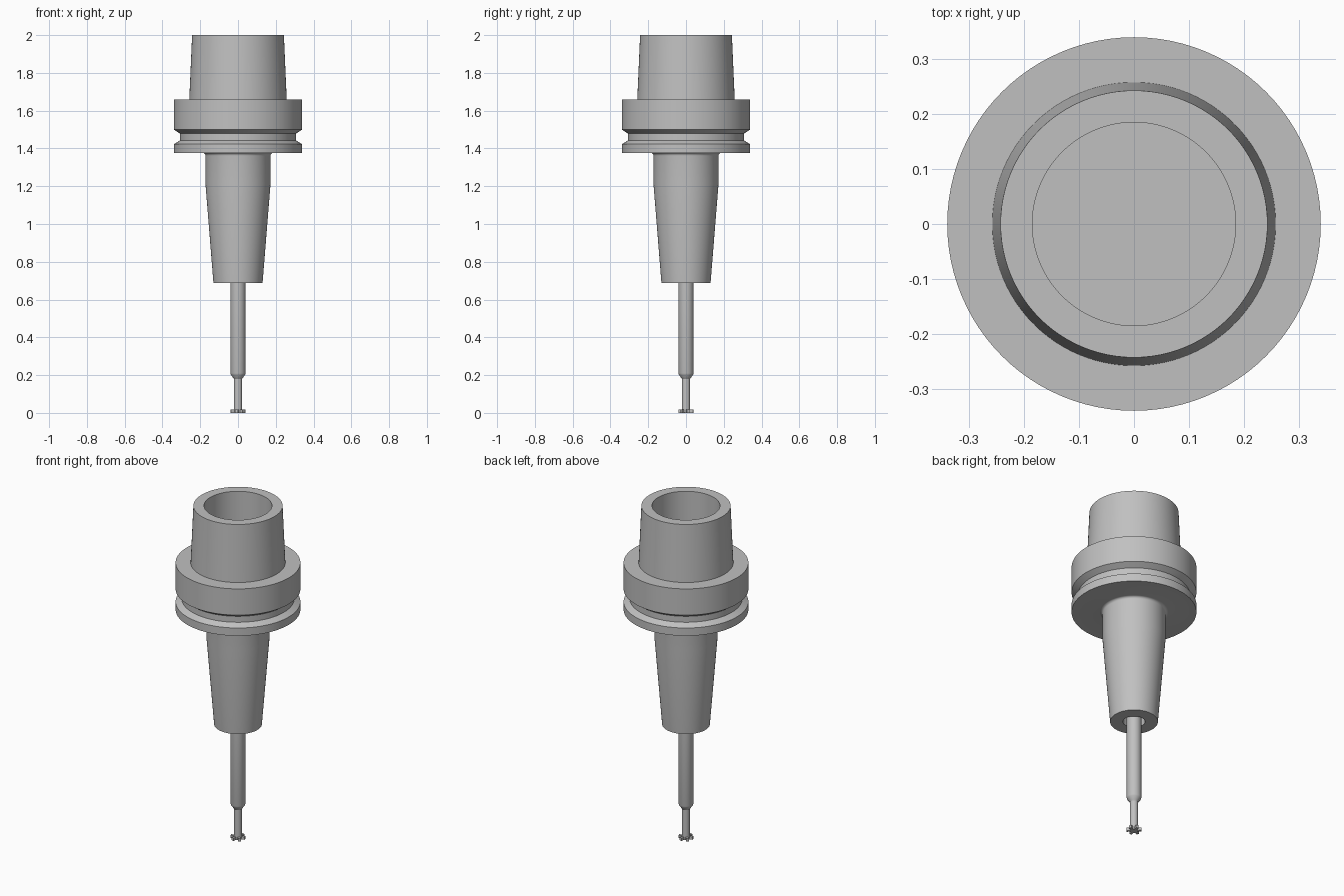
import bpy, bmesh
from math import sin, cos, pi, radians

cube = bpy.data.objects.get("Cube")
if cube:
    bpy.data.objects.remove(cube, do_unlink=True)

# One plain steel colour
steel = bpy.data.materials.new("steel grey")
steel.use_nodes = True
STEEL = (0.53, 0.53, 0.53, 1)
steel.diffuse_color = STEEL
steel.node_tree.nodes["Principled BSDF"].inputs["Base Color"].default_value = STEEL


def finish(name, bm):
    """Turn a bmesh into a smooth-shaded steel object with crisp edges."""
    bmesh.ops.recalc_face_normals(bm, faces=bm.faces)
    mesh = bpy.data.meshes.new(name)
    bm.to_mesh(mesh)
    bm.free()
    mesh.materials.append(steel)
    obj = bpy.data.objects.new(name, mesh)
    bpy.context.collection.objects.link(obj)
    bpy.ops.object.select_all(action='DESELECT')
    obj.select_set(True)
    bpy.context.view_layer.objects.active = obj
    bpy.ops.object.shade_smooth_by_angle(angle=radians(20))
    return obj


def lathe(name, profile, sides=96):
    """Revolve (radius, z) points about z; ends on the axis become caps."""
    bm = bmesh.new()
    rings = []
    for r, z in profile:
        rings.append([bm.verts.new((r * cos(2 * pi * i / sides),
                                    r * sin(2 * pi * i / sides), z))
                      for i in range(sides)])
    for a, b in zip(rings, rings[1:]):
        for i in range(sides):
            j = (i + 1) % sides
            bm.faces.new((a[i], a[j], b[j], b[i]))
    bm.faces.new(rings[0])
    bm.faces.new(rings[-1])
    return finish(name, bm)


# Holder: clamping bore, taper cone, grooved flange, filleted nose, front bore
fillet = [(0.187 - 0.015 * sin(a), 1.361 + 0.015 * cos(a))
          for a in (k * pi / 12 for k in range(7))]
lathe("tool_holder", [
    (0.185, 1.66), (0.185, 2.0), (0.243, 2.0), (0.258, 1.658),
    (0.34, 1.658), (0.34, 1.5), (0.307, 1.478), (0.307, 1.442),
    (0.34, 1.423), (0.34, 1.376), *fillet,
    (0.172, 1.21), (0.13, 0.687), (0.06, 0.687), (0.06, 0.76)])

# Cutter body: long shank stepping down to a thin neck
lathe("cutter_shank", [
    (0.022, 0.004), (0.022, 0.18), (0.026, 0.186),
    (0.038, 0.203), (0.04, 0.21), (0.04, 0.78)], 64)

# Cutting head: flat slotting teeth swept around the tip
TEETH, TIP, ROOT = 6, 0.041, 0.021
bm = bmesh.new()
outline = []
for t in range(TEETH):
    base = 2 * pi * t / TEETH
    for r, turn in ((ROOT, 0), (TIP, 0.12), (TIP, 0.5), (ROOT, 0.62)):
        outline.append((r * cos(base + turn), r * sin(base + turn)))
low = bm.faces.new([bm.verts.new((x, y, 0)) for x, y in outline])
top = bmesh.ops.extrude_face_region(bm, geom=[low])["geom"]
bmesh.ops.translate(bm, vec=(0, 0, 0.017),
                    verts=[v for v in top if isinstance(v, bmesh.types.BMVert)])
finish("cutting_teeth", bm)
